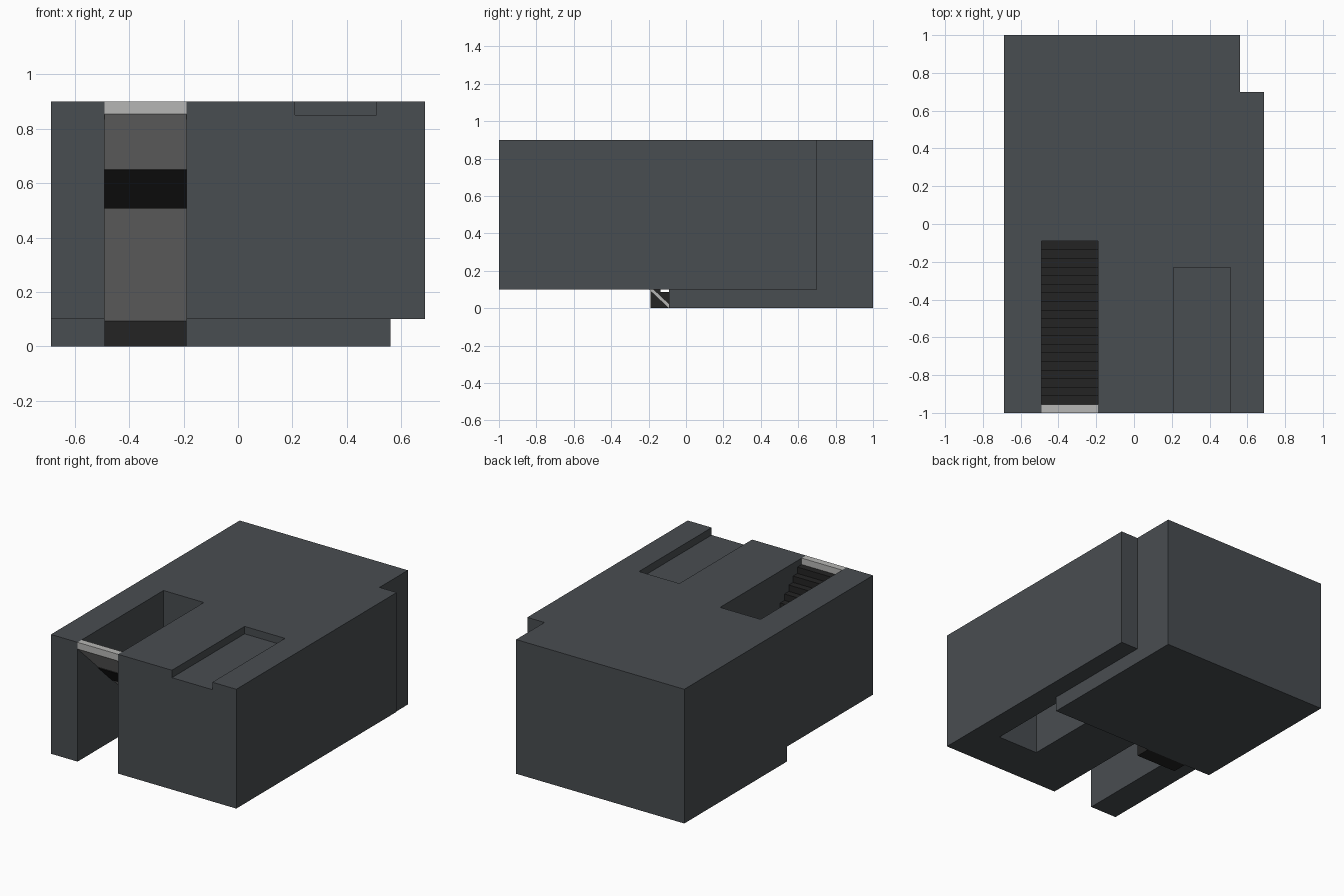
import bpy, bmesh
from mathutils import Vector

if "Cube" in bpy.data.objects:
    bpy.data.objects.remove(bpy.data.objects["Cube"])


def material(name, rgb):
    m = bpy.data.materials.new(name)
    m.diffuse_color = (*rgb, 1)
    m.use_nodes = True
    m.node_tree.nodes["Principled BSDF"].inputs["Base Color"].default_value = m.diffuse_color
    return m


SLATE = material("slate_grey", (0.066, 0.074, 0.082))
PALE = material("pale_grey", (0.47, 0.47, 0.46))
BLACK = material("near_black", (0.017, 0.017, 0.017))


def prism(name, pts, axis, lo, hi, mat):
    """Extrude a 2D profile: axis 'z' takes (x, y) points, axis 'x' takes (y, z)."""
    bm = bmesh.new()
    place = (lambda p, t: (p[0], p[1], t)) if axis == 'z' else (lambda p, t: (t, p[0], p[1]))
    face = bm.faces.new([bm.verts.new(place(p, lo)) for p in pts])
    ext = bmesh.ops.extrude_face_region(bm, geom=[face])
    move = Vector(place((0, 0), hi - lo))
    bmesh.ops.translate(bm, vec=move,
                        verts=[v for v in ext['geom'] if isinstance(v, bmesh.types.BMVert)])
    bmesh.ops.recalc_face_normals(bm, faces=bm.faces)
    me = bpy.data.meshes.new(name)
    bm.to_mesh(me)
    bm.free()
    me.materials.append(mat)
    ob = bpy.data.objects.new(name, me)
    bpy.context.collection.objects.link(ob)
    return ob


def rect(x0, x1, y0, y1):
    return [(x0, y0), (x1, y0), (x1, y1), (x0, y1)]


def cut(target, name, pts, z0, z1):
    cutter = prism(name, pts, 'z', z0, z1, SLATE)
    cutter.hide_render = True
    cutter.hide_viewport = True
    cutter.display_type = 'WIRE'
    mod = target.modifiers.new(name, 'BOOLEAN')
    mod.operation = 'DIFFERENCE'
    mod.solver = 'EXACT'
    mod.object = cutter


W = 0.6875                       # half width
S0, S1, BACK = -0.49, -0.19, -0.09   # stairwell sides and back wall

# Main block, with open stairwell and notched back corner
outline = [(-W, -1), (S0, -1), (S0, BACK), (S1, BACK), (S1, -1), (W, -1),
           (W, 0.7), (0.56, 0.7), (0.56, 1), (-W, 1)]
block = prism("main_block", outline, 'z', 0.1, 0.9, SLATE)

# Shallow recess on top and deep pocket underneath
cut(block, "top_recess_cutter", rect(0.21, 0.51, -1.1, -0.23), 0.85, 1.0)
cut(block, "under_pocket_cutter", rect(0.21, 0.51, -0.7, -0.1), 0.0, 0.75)

# Lower slab
prism("base_slab", rect(-W, 0.56, BACK, 1), 'z', 0, 0.1, SLATE)

# Staircase: pale sloping ramp with the top step
N = 20
RUN, RISE = (BACK + 1) / N, 0.855 / N


def under(y):
    return 0.855 * (BACK - y) / (BACK + 1)


T = 0.02
y1 = -1 + RUN
prism("stair_ramp", [(-1, 0.855), (-1, 0.9), (y1, 0.9), (y1, under(y1) + T),
                     (BACK, T), (BACK, 0)], 'x', S0, S1, PALE)

# Dark steps descending toward the back
steps = [(y1, under(y1) + T)]
for k in range(1, N):
    z = 0.9 - RISE * k
    steps += [(-1 + RUN * k, z), (-1 + RUN * (k + 1), z)]
steps.append((BACK, T))
prism("stair_steps", steps, 'x', S0, S1, BLACK)

# Dark foot wedge under the bottom of the ramp
prism("stair_foot", [(-0.19, 0), (-0.19, under(-0.19)), (BACK, 0)], 'x', S0, S1, BLACK)

# Dark band across the underside of the ramp
ya, yb = [BACK - z * (BACK + 1) / 0.855 for z in (0.65, 0.51)]
prism("underside_band", [(ya, 0.65), (yb, 0.51), (yb - 0.003, 0.507), (ya - 0.003, 0.647)],
      'x', S0, S1, BLACK)
